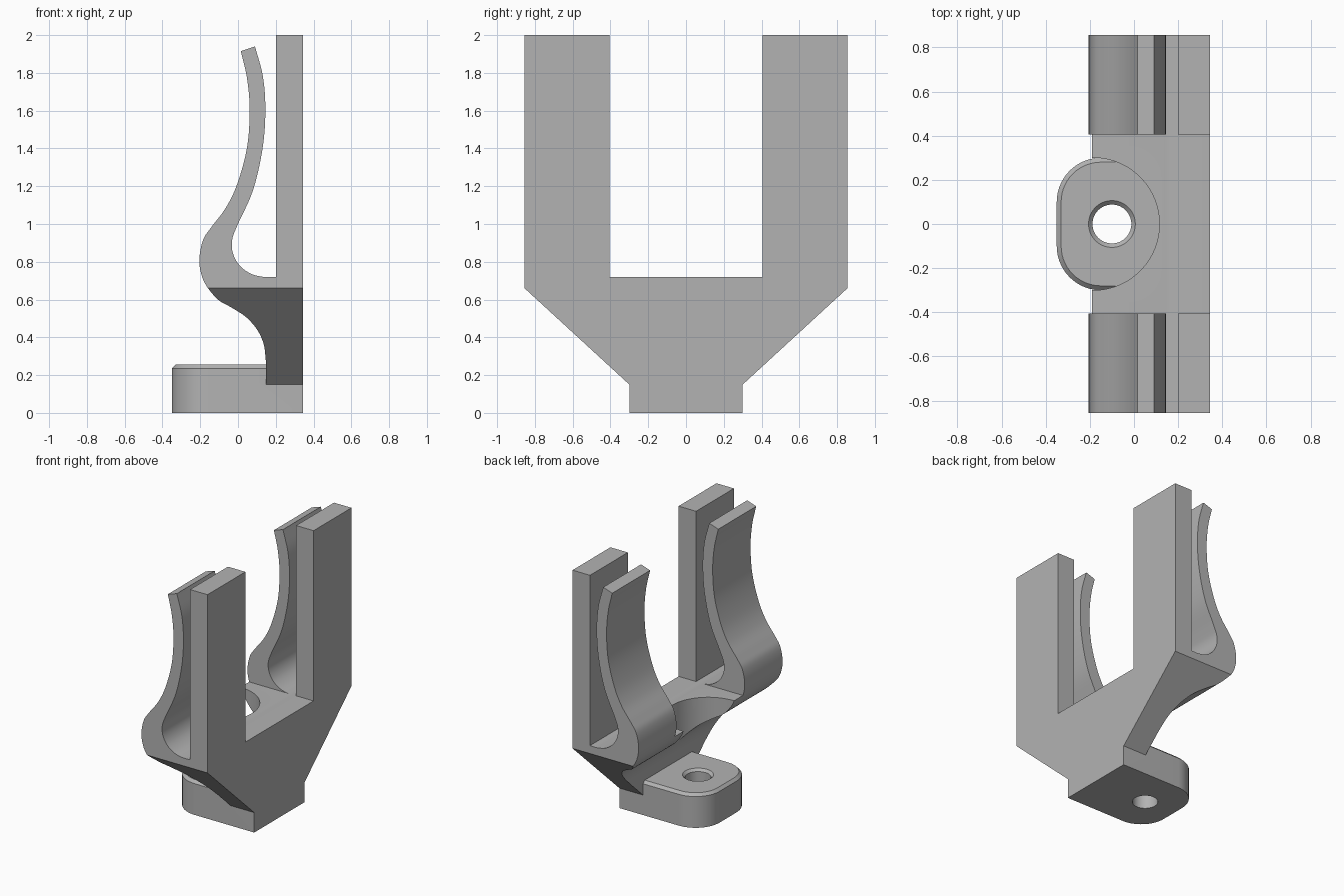
import bpy, bmesh, math
from mathutils import Vector

old = bpy.data.objects.get("Cube")
if old:
    bpy.data.objects.remove(old, do_unlink=True)

grey = bpy.data.materials.new("plain grey")
grey.use_nodes = True
colour = (0.45, 0.45, 0.45, 1)
grey.diffuse_color = colour
grey.node_tree.nodes["Principled BSDF"].inputs["Base Color"].default_value = colour


def prism(name, outline, place, lo, hi):
    """Extrude a closed 2D outline from lo to hi; place maps (a, b, depth) to xyz."""
    bm = bmesh.new()
    bottom = [bm.verts.new(place(a, b, lo)) for a, b in outline]
    top = [bm.verts.new(place(a, b, hi)) for a, b in outline]
    bm.faces.new(bottom)
    bm.faces.new(top)
    for i in range(len(outline)):
        j = (i + 1) % len(outline)
        bm.faces.new((bottom[i], bottom[j], top[j], top[i]))
    return finish(name, bm)


def finish(name, bm):
    bmesh.ops.recalc_face_normals(bm, faces=bm.faces)
    mesh = bpy.data.meshes.new(name)
    bm.to_mesh(mesh)
    bm.free()
    mesh.materials.append(grey)
    ob = bpy.data.objects.new(name, mesh)
    bpy.context.collection.objects.link(ob)
    return ob


def lathe(name, profile, x, steps=64):
    """Stack of rings (radius, z) around a vertical axis at x."""
    bm = bmesh.new()
    rings = []
    for r, z in profile:
        turn = [2 * math.pi * i / steps for i in range(steps)]
        rings.append([bm.verts.new((x + r * math.cos(t), r * math.sin(t), z)) for t in turn])
    for low, high in zip(rings, rings[1:]):
        for i in range(steps):
            j = (i + 1) % steps
            bm.faces.new((low[i], low[j], high[j], high[i]))
    bm.faces.new(rings[0])
    bm.faces.new(rings[-1])
    return finish(name, bm)


def spline(points, steps=6):
    """Smooth curve through the given points."""
    p = [Vector(q) for q in points]
    p = [2 * p[0] - p[1]] + p + [2 * p[-1] - p[-2]]
    out = []
    for a, b, c, d in zip(p, p[1:], p[2:], p[3:]):
        for s in range(steps):
            t = s / steps
            out.append(tuple(0.5 * (2 * b + (c - a) * t + (2 * a - 5 * b + 4 * c - d) * t * t
                                    + (3 * b - a - 3 * c + d) * t ** 3)))
    return out + [tuple(points[-1])]


def combine(ob, tool, operation):
    """Apply a boolean and drop the tool."""
    mod = ob.modifiers.new(operation, "BOOLEAN")
    mod.operation = operation
    mod.solver = "EXACT"
    mod.object = tool
    bpy.context.view_layer.objects.active = ob
    bpy.ops.object.modifier_apply(modifier=mod.name)
    bpy.data.objects.remove(tool, do_unlink=True)


# Side section: back plate with springy clip finger
inner = spline([(0.2, 0.72), (0.135, 0.72), (0.065, 0.738), (0.005, 0.785), (-0.028, 0.85),
                (-0.03, 0.92), (0.0, 1.0), (0.08, 1.18), (0.13, 1.4), (0.145, 1.6),
                (0.132, 1.78), (0.09, 1.94)])
outer = spline([(0.015, 1.915), (0.048, 1.77), (0.062, 1.6), (0.047, 1.4), (-0.005, 1.21),
                (-0.065, 1.085), (-0.14, 0.985), (-0.185, 0.915), (-0.205, 0.81),
                (-0.19, 0.72), (-0.155, 0.655), (-0.1, 0.595), (-0.035, 0.558),
                (0.045, 0.505), (0.105, 0.435), (0.137, 0.36), (0.147, 0.28)])
section = [(0.345, 0.15), (0.345, 2), (0.2, 2)] + inner + outer + [(0.147, 0.15)]
fork = prism("clip_fork", section, lambda a, b, d: (a, d, b), -0.9, 0.9)

# Fork silhouette: two uprights over a tapered neck
half = [(0.3, 0.1), (0.3, 0.15), (0.855, 0.66), (0.855, 2.1), (0.405, 2.1), (0.405, 0.72)]
shape = half + [(-y, z) for y, z in reversed(half)]
combine(fork, prism("silhouette", shape, lambda a, b, d: (d, a, b), -0.5, 0.5), "INTERSECT")

# Screwdriver clearance above the foot
combine(fork, lathe("clearance", [(0.3, 0.255), (0.3, 1.0)], -0.185, 96), "DIFFERENCE")


# Mounting foot with rounded front corners and a chamfered top edge
def foot_outline(inset):
    r = 0.2 - inset
    quarter = [math.radians(90 + 90 * i / 14) for i in range(15)]
    side = [(0.345, 0.3 - inset)] + [(-0.15 + r * math.cos(t), 0.1 + r * math.sin(t))
                                     for t in quarter]
    return side + [(x, -y) for x, y in reversed(side)]


bm = bmesh.new()
levels = [[bm.verts.new((x, y, z)) for x, y in foot_outline(inset)]
          for inset, z in ((0, 0), (0, 0.235), (0.02, 0.255))]
for low, high in zip(levels, levels[1:]):
    for i in range(len(low)):
        j = (i + 1) % len(low)
        bm.faces.new((low[i], low[j], high[j], high[i]))
bm.faces.new(levels[0])
bm.faces.new(levels[-1])
foot = finish("mounting_foot", bm)

# Chamfered screw hole
hole = [(0.088, -0.1), (0.088, 0.237), (0.106, 0.255), (0.106, 0.4)]
combine(foot, lathe("screw_hole", hole, -0.1), "DIFFERENCE")
combine(fork, foot, "UNION")

# Keep crisp edges and smooth curves
bpy.ops.object.select_all(action="DESELECT")
fork.select_set(True)
bpy.context.view_layer.objects.active = fork
bpy.ops.object.shade_smooth_by_angle(angle=math.radians(25))
fork.name = "clip_bracket"
